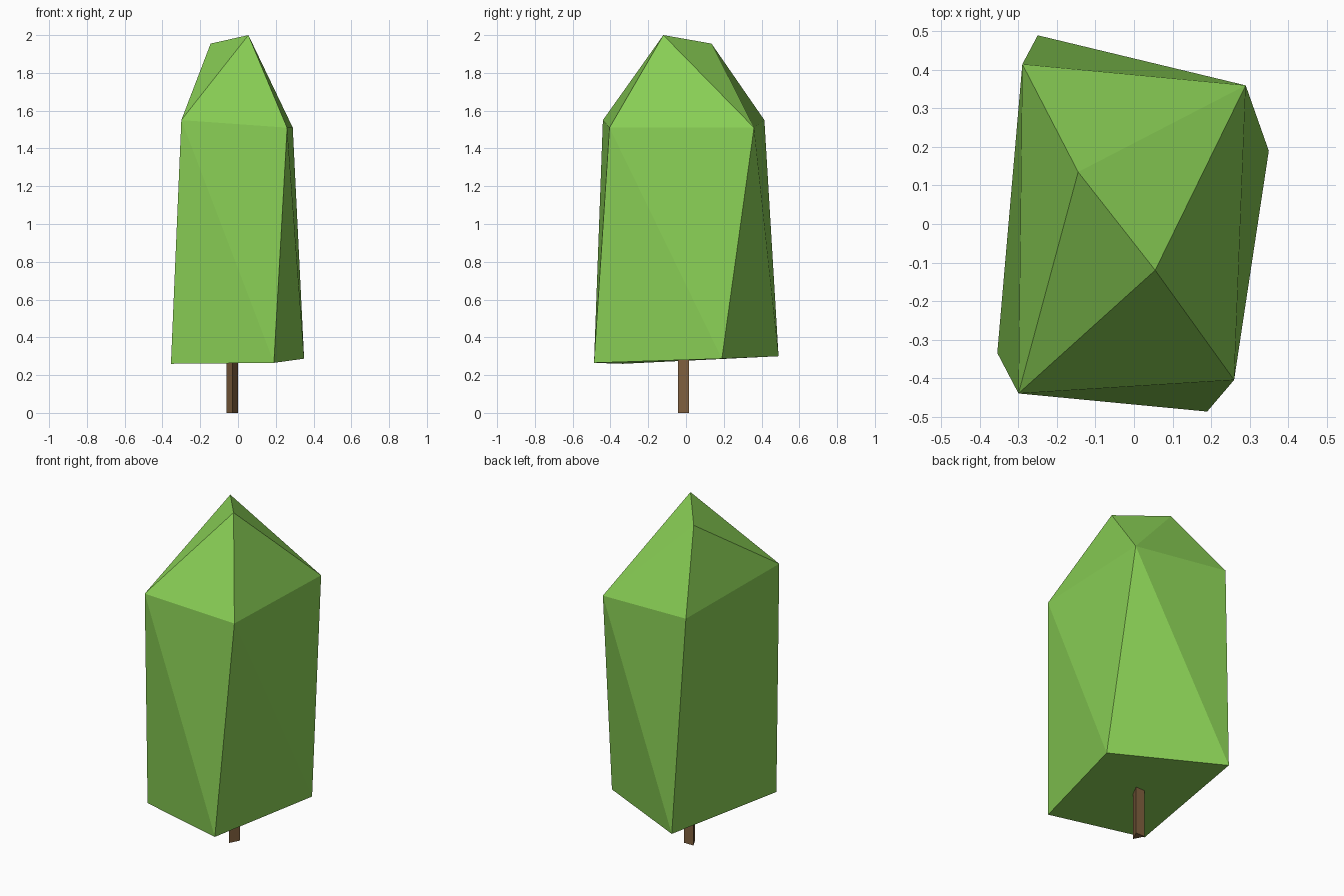
import bpy, bmesh

if "Cube" in bpy.data.objects:
    bpy.data.objects.remove(bpy.data.objects["Cube"])


def material(name, rgb):
    m = bpy.data.materials.new(name)
    m.diffuse_color = (*rgb, 1)
    m.use_nodes = True
    m.node_tree.nodes["Principled BSDF"].inputs["Base Color"].default_value = m.diffuse_color
    return m


def add_object(name, bm, mat):
    bmesh.ops.recalc_face_normals(bm, faces=bm.faces[:])
    mesh = bpy.data.meshes.new(name)
    bm.to_mesh(mesh)
    bm.free()
    mesh.materials.append(mat)
    bpy.context.collection.objects.link(bpy.data.objects.new(name, mesh))


# Foliage: two twisted four-corner rings with a short slanted ridge on top
lower = [(-0.355, -0.335, 0.26), (0.19, -0.487, 0.265), (0.35, 0.19, 0.287), (-0.25, 0.49, 0.30)]
upper = [(-0.30, -0.44, 1.55), (0.26, -0.405, 1.51), (0.29, 0.36, 1.51), (-0.29, 0.415, 1.55)]
ridge = [(0.055, -0.12, 2.0), (-0.145, 0.135, 1.955)]

bm = bmesh.new()
lo, up, (front, back) = [[bm.verts.new(p) for p in ring] for ring in (lower, upper, ridge)]
bm.faces.new(lo[::-1])
for i in range(4):
    j = (i + 1) % 4
    bm.faces.new((lo[i], lo[j], up[i]))
    bm.faces.new((lo[j], up[j], up[i]))
# Faceted cap: each slope meets one end of the ridge
for i, tip in enumerate((front, front, back, back)):
    bm.faces.new((up[i], up[(i + 1) % 4], tip))
bm.faces.new((up[2], back, front))
bm.faces.new((up[0], front, back))
add_object("foliage", bm, material("leaf_green", (0.25, 0.62, 0.09)))

# Trunk: thin three-sided post, pointing to the front
bm = bmesh.new()
base = bm.faces.new([bm.verts.new(p) for p in ((-0.03, -0.042, 0), (0.0, 0.017, 0), (-0.06, 0.017, 0))])
top = bmesh.ops.extrude_face_region(bm, geom=[base], use_keep_orig=True)["geom"]
for v in top:
    if isinstance(v, bmesh.types.BMVert):
        v.co.z = 0.36
add_object("trunk", bm, material("bark_brown", (0.22, 0.12, 0.05)))
